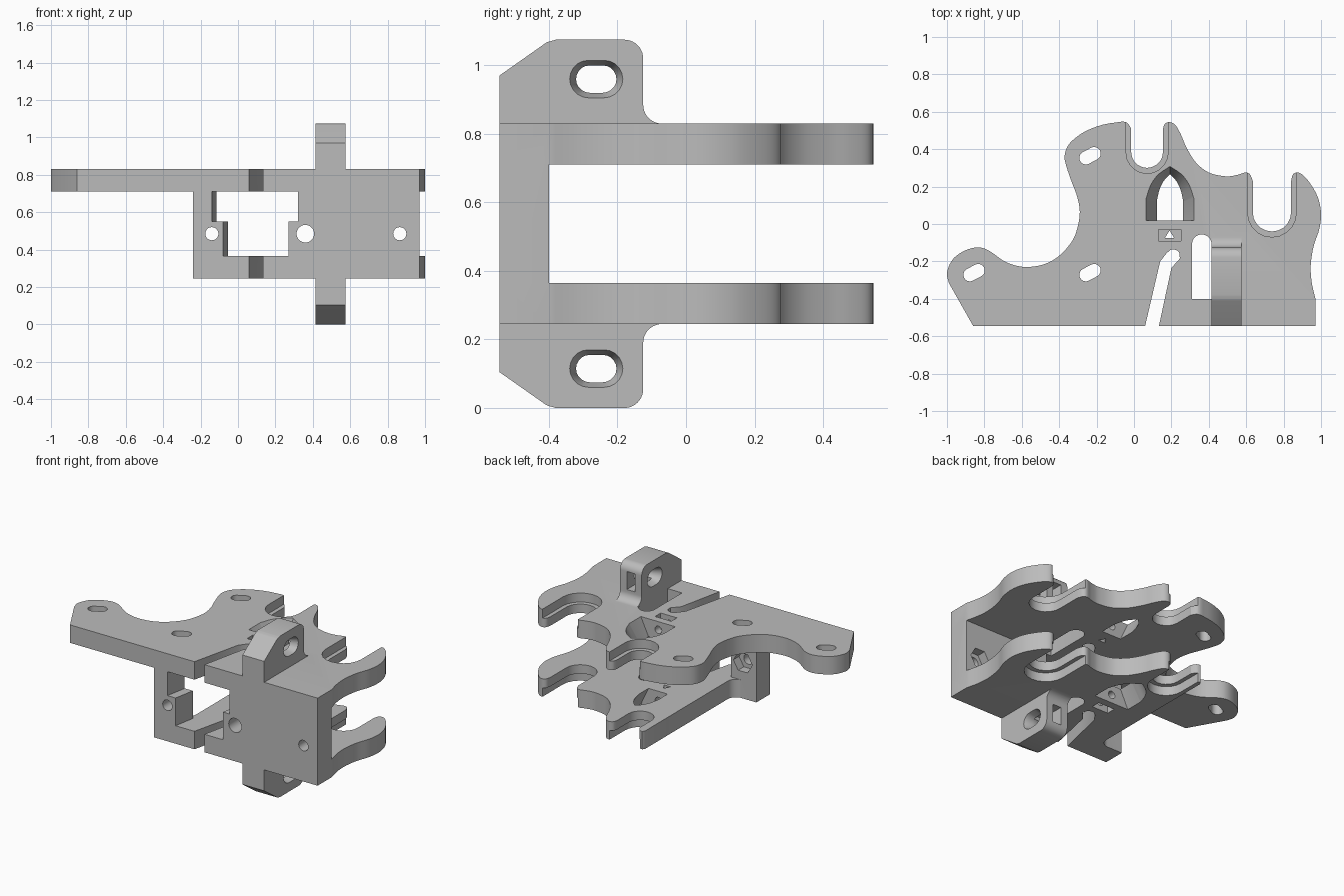
import bpy, bmesh, math
from mathutils import Vector

HEIGHT = 1.075
PLATE_IN, PLATE_OUT = 0.71, 0.83
FRONT, WALL_BACK, BACK = -0.545, -0.4, 0.545
TAB_LEFT, TAB_RIGHT = 0.575, 0.415

cube = bpy.data.objects.get("Cube")
if cube:
    bpy.data.objects.remove(cube, do_unlink=True)

grey = bpy.data.materials.new("plain grey")
grey.use_nodes = True
grey.diffuse_color = (0.5, 0.5, 0.5, 1)
grey.node_tree.nodes["Principled BSDF"].inputs["Base Color"].default_value = grey.diffuse_color


# Helpers: 2D outlines
def smooth(points, steps=5):
    """Catmull-Rom curve through the points."""
    pts = [Vector(p) for p in points]
    pts = [2 * pts[0] - pts[1]] + pts + [2 * pts[-1] - pts[-2]]
    out = []
    for a, b, c, d in zip(pts, pts[1:], pts[2:], pts[3:]):
        for i in range(steps):
            t = i / steps
            out.append((2 * b + (c - a) * t + (2 * a - 5 * b + 4 * c - d) * t * t
                        + (3 * b - a - 3 * c + d) * t ** 3) / 2)
    return out + [pts[-2]]


def arc(cx, cy, r, start, end, n=10):
    angles = [math.radians(start + (end - start) * i / n) for i in range(n + 1)]
    return [Vector((cx + r * math.cos(a), cy + r * math.sin(a))) for a in angles]


def stadium(cx, cy, length, width, angle=0):
    """Rounded slot outline, long way along the angle."""
    k = (length - width) / 2
    ring = arc(k, 0, width / 2, -90, 90) + arc(-k, 0, width / 2, 90, 270)
    c, s = math.cos(math.radians(angle)), math.sin(math.radians(angle))
    return [Vector((cx + p.x * c - p.y * s, cy + p.x * s + p.y * c)) for p in ring]


def circle(cx, cy, r, n=32):
    return arc(cx, cy, r, 0, 360, n)[:-1]


def rect(u0, u1, v0, v1):
    return [(u0, v0), (u1, v0), (u1, v1), (u0, v1)]


# Helpers: solids
def loft(name, ring, start, end, axis="z", end_ring=None):
    place = {"x": lambda u, v, w: (w, u, v),
             "y": lambda u, v, w: (u, w, v),
             "z": lambda u, v, w: (u, v, w)}[axis]
    bm = bmesh.new()
    low = [bm.verts.new(place(u, v, start)) for u, v in ring]
    high = [bm.verts.new(place(u, v, end)) for u, v in (end_ring or ring)]
    bm.faces.new(low)
    bm.faces.new(high)
    for i in range(len(low)):
        j = (i + 1) % len(low)
        bm.faces.new((low[i], low[j], high[j], high[i]))
    bmesh.ops.recalc_face_normals(bm, faces=bm.faces)
    mesh = bpy.data.meshes.new(name)
    bm.to_mesh(mesh)
    bm.free()
    mesh.materials.append(grey)
    obj = bpy.data.objects.new(name, mesh)
    bpy.context.collection.objects.link(obj)
    return obj


def combine(body, other, operation):
    mod = body.modifiers.new(operation, "BOOLEAN")
    mod.operation, mod.solver, mod.object = operation, "EXACT", other
    bpy.context.view_layer.objects.active = body
    bpy.ops.object.modifier_apply(modifier=mod.name)
    bpy.data.objects.remove(other, do_unlink=True)


# Plate outlines: shared back and left edge, then one right edge for each plate
first_hump = smooth([(-0.06, 0.548), (-0.035, 0.54), (-0.015, 0.51)], 3)
second_hump = smooth([(0.155, 0.51), (0.165, 0.535), (0.19, BACK), (0.22, 0.53), (0.25, 0.48),
                      (0.28, 0.41), (0.33, 0.33), (0.4, 0.275), (0.49, 0.255), (0.55, 0.262),
                      (0.595, 0.275), (0.62, 0.265), (0.635, 0.23)])
third_hump = smooth([(0.84, 0.23), (0.85, 0.265), (0.88, 0.275), (0.92, 0.245), (0.965, 0.18),
                     (0.99, 0.12), (1, 0.05), (0.99, -0.03), (0.96, -0.12), (0.945, -0.22),
                     (0.95, -0.31), (0.97, WALL_BACK)])
shared_edge = first_hump + second_hump + third_hump + [(0.97, FRONT)]
arm_edge = smooth([(-0.99, -0.315), (-1, -0.26), (-0.97, -0.19), (-0.91, -0.145), (-0.84, -0.125),
                   (-0.78, -0.14), (-0.7, -0.195), (-0.64, -0.22), (-0.57, -0.23), (-0.48, -0.215),
                   (-0.4, -0.17), (-0.33, -0.09), (-0.3, -0.01), (-0.29, 0.07), (-0.305, 0.15),
                   (-0.335, 0.23), (-0.365, 0.32), (-0.37, 0.37), (-0.345, 0.43), (-0.27, 0.49),
                   (-0.17, 0.53), (-0.06, 0.548)])[:-1]
top_outline = [(-0.86, FRONT)] + arm_edge + shared_edge
short_edge = [(-0.24, FRONT), (-0.24, WALL_BACK)] + arc(-0.13, -0.34, 0.06, -90, 0) + [(-0.07, 0.53)]
bottom_outline = short_edge + shared_edge

# Main solid: front wall joined to both plates
body = loft("mounting_bracket", rect(-0.24, 0.97, HEIGHT - PLATE_OUT, PLATE_OUT), FRONT, WALL_BACK, "y")
combine(body, loft("top_plate", top_outline, PLATE_IN, PLATE_OUT), "UNION")
combine(body, loft("bottom_plate", bottom_outline, HEIGHT - PLATE_OUT, HEIGHT - PLATE_IN), "UNION")

# Fastening tabs above and below, with rounded back corner and fillet
tab_profile = ([(FRONT, 0.8), (FRONT, 0.97), (-0.41, 1.065)]
               + smooth([(-0.405, 1.068), (-0.38, HEIGHT)], 3)
               + arc(-0.18, 1.02, 0.055, 90, 0)
               + arc(-0.07, 0.885, 0.055, 180, 270) + [(-0.07, 0.8)])


def flipped(ring, flip):
    return [(u, HEIGHT - v) for u, v in ring] if flip else ring


for flip in (False, True):
    tab = loft("tab", flipped(tab_profile, flip), TAB_RIGHT, TAB_LEFT, "x")
    combine(body, tab, "UNION")

cutters = []


def cut(*args, **kwargs):
    cutters.append(loft("cutter", *args, **kwargs))


# Stepped, slanted window in the wall
window = [(-0.08, HEIGHT - PLATE_IN), (0.27, HEIGHT - PLATE_IN), (0.27, 0.55), (0.32, 0.55),
          (0.32, PLATE_IN), (-0.14, PLATE_IN), (-0.14, 0.55), (-0.08, 0.55)]
cut(window, FRONT - 0.001, WALL_BACK + 0.02, "y", end_ring=[(u + 0.03, v) for u, v in window])

# Screw holes with hexagonal nut pockets behind
for x, radius in ((-0.14, 0.035), (0.36, 0.047), (0.865, 0.035)):
    cut(circle(x, 0.485, radius), FRONT - 0.1, WALL_BACK + 0.05, "y")
    if radius < 0.04:
        cut(circle(x, 0.485, 0.07, 6), WALL_BACK - 0.06, WALL_BACK + 0.02, "y")

# Slanted clamp slit and the slot beside the tabs, through both plates
slit = ([(0.055, FRONT - 0.02), (0.14, -0.2)]
        + smooth([(0.175, -0.155), (0.205, -0.135), (0.24, -0.15), (0.245, -0.185)], 3)
        + [(0.2, -0.235), (0.129, FRONT - 0.02)])
cut(slit, 0.1, 1)
cut(arc(0.3625, -0.108, 0.0525, 0, 180) + [(0.31, WALL_BACK), (TAB_RIGHT, WALL_BACK)], 0.1, 1)

# Tilted oval holes in the top plate
for x, y in ((-0.235, 0.365), (-0.235, -0.26), (-0.855, -0.26)):
    cut(stadium(x, y, 0.12, 0.07, 28), 0.6, 1)

# Features mirrored between the plates: rod slots, arch, nut pocket, tab holes
arch = smooth([(0.065, 0.14), (0.09, 0.21), (0.13, 0.265), (0.192, 0.308)])
arch = [(0.065, 0.02)] + arch + [(0.385 - u, v) for u, v in reversed(arch[:-1])] + [(0.32, 0.02)]
small_arch = [(0.1925 + (u - 0.1925) * 0.55, 0.02 + (v - 0.02) * 0.85) for u, v in arch]

for flip in (False, True):
    def level(z):
        return HEIGHT - z if flip else z

    for x, bottom, width in ((0.07, 0.3, 0.17), (0.7375, -0.04, 0.205)):
        cut(stadium(x, bottom + 0.5, 1, width, 90), level(0.65), level(0.9))
        cut(stadium(x, bottom + 0.47, 1, width + 0.055, 90), level(0.77), level(0.9))

    cut(arch, level(PLATE_OUT + 0.001), level(PLATE_IN - 0.001), end_ring=small_arch)
    cut(rect(0.13, 0.25, -0.09, -0.03), level(0.735), level(0.9))
    cut([(0.165, -0.075), (0.215, -0.075), (0.19, -0.035)], level(0.65), level(0.75))
    cut(circle(0.19, level(0.775), 0.025, 20), -0.11, 0.05, "y")

    # Oval tab hole, flared towards both sides
    inner = flipped(stadium(-0.262, 0.96, 0.118, 0.08), flip)
    outer = flipped(stadium(-0.262, 0.96, 0.156, 0.11), flip)
    cut(inner, 0.3, 0.7, "x")
    cut(outer, TAB_LEFT + 0.001, TAB_LEFT - 0.05, "x", end_ring=inner)
    cut(outer, TAB_RIGHT - 0.001, TAB_RIGHT + 0.05, "x", end_ring=inner)
    cut(rect(0.465, 0.525, *sorted((level(0.9), level(1.02)))), -0.3, -0.1, "y")

for cutter in cutters:
    combine(body, cutter, "DIFFERENCE")

# Smooth the curved walls, keep edges crisp
body.select_set(True)
bpy.context.view_layer.objects.active = body
bpy.ops.object.shade_smooth_by_angle(angle=math.radians(30))
